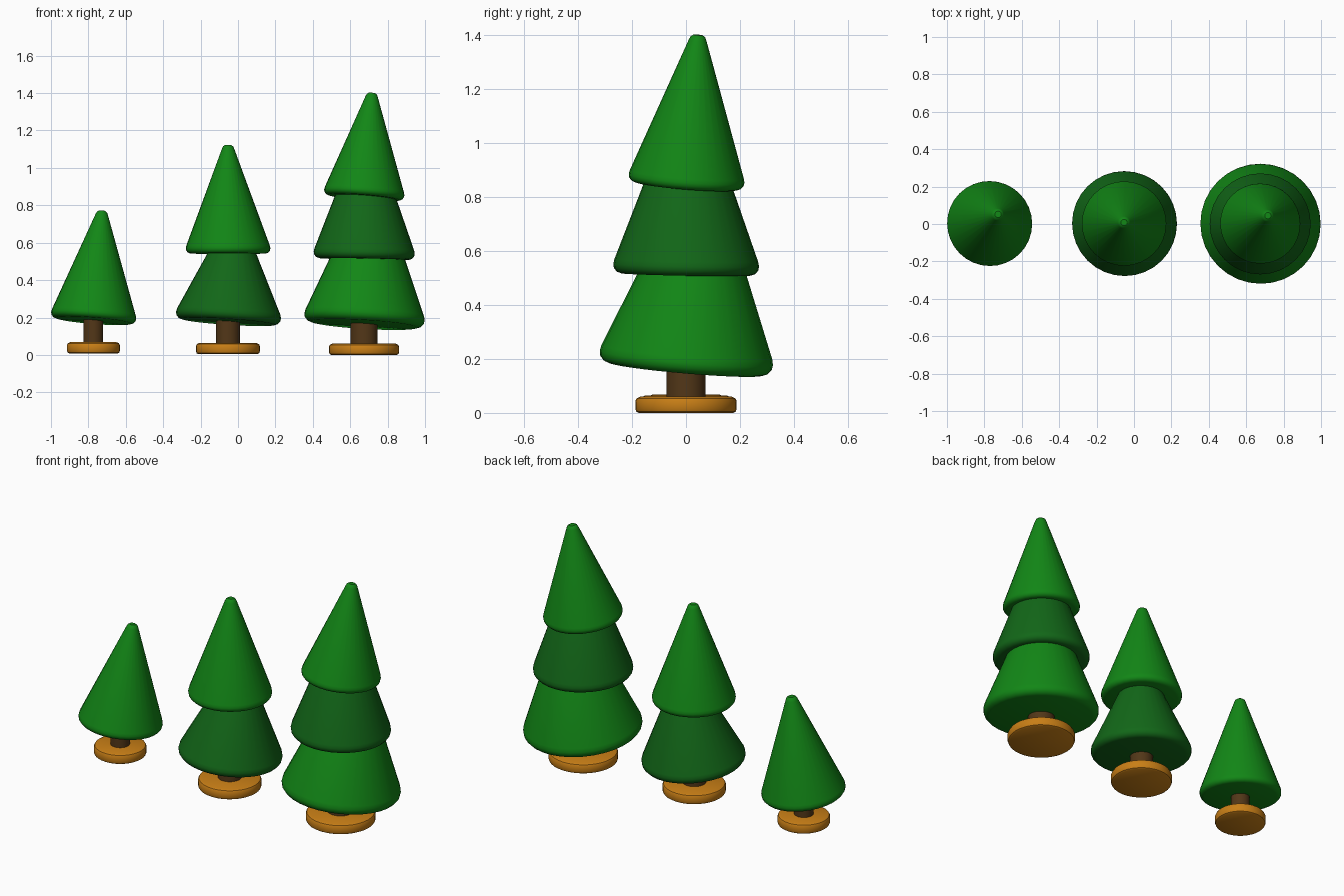
import bpy, bmesh, math
from mathutils import Vector

if "Cube" in bpy.data.objects:
    bpy.data.objects.remove(bpy.data.objects["Cube"])


def material(name, rgb):
    m = bpy.data.materials.new(name)
    m.diffuse_color = (*rgb, 1)
    m.use_nodes = True
    m.node_tree.nodes["Principled BSDF"].inputs["Base Color"].default_value = m.diffuse_color
    return m


LIGHT = material("light_green", (0.006, 0.24, 0.008))
DARK = material("dark_green", (0.006, 0.135, 0.009))
BROWN = material("bark_brown", (0.085, 0.038, 0.009))
ORANGE = material("base_orange", (0.58, 0.21, 0.008))


def lathe(name, profile, loc, mat, tilt=(0, 0), segments=32):
    """Revolve (radius, height) points about z, then lean the axis."""
    bm = bmesh.new()
    verts = [bm.verts.new((r, 0, z)) for r, z in profile]
    edges = [bm.edges.new(p) for p in zip(verts, verts[1:])]
    bmesh.ops.spin(bm, geom=verts + edges, cent=(0, 0, 0), axis=(0, 0, 1),
                   angle=math.tau, steps=segments, use_duplicate=False)
    bmesh.ops.remove_doubles(bm, verts=bm.verts, dist=1e-5)
    bmesh.ops.recalc_face_normals(bm, faces=bm.faces)
    me = bpy.data.meshes.new(name)
    bm.to_mesh(me)
    bm.free()
    ob = bpy.data.objects.new(name, me)
    bpy.context.collection.objects.link(ob)
    me.materials.append(mat)
    ob.location = loc
    ob.rotation_mode = 'QUATERNION'
    ob.rotation_quaternion = Vector((0, 0, 1)).rotation_difference(Vector((*tilt, 1)))
    bpy.ops.object.select_all(action='DESELECT')
    ob.select_set(True)
    bpy.context.view_layer.objects.active = ob
    bpy.ops.object.shade_smooth_by_angle(angle=math.radians(35))
    return ob


def tier(name, loc, r, top_r, h, mat, tilt):
    b = 0.11 * r  # rounded lower rim
    lathe(name, [(0, 0), (r - b, 0), (r - 0.45 * b, 0.2 * b), (r - 0.08 * b, 0.65 * b),
                 (r, 1.15 * b), (r - 0.12 * b, 1.75 * b),
                 (top_r, h - 0.02), (top_r - 0.006, h - 0.007),
                 (top_r - 0.016, h), (0, h)], loc, mat, tilt)


def stand(prefix, x, z, disc_r, trunk_r):
    # round base disc with softened edges
    t = 0.06
    lathe(prefix + "_base", [(0, 0), (disc_r - 0.013, 0), (disc_r - 0.004, 0.005),
                             (disc_r, 0.015), (disc_r, t - 0.017), (disc_r - 0.005, t - 0.006),
                             (disc_r - 0.018, t), (0, t)], (x, 0, z), ORANGE)
    # trunk
    lathe(prefix + "_trunk", [(0, 0), (trunk_r, 0), (trunk_r, 0.22), (0, 0.22)],
          (x, 0, z + 0.03), BROWN)


# small tree: one tier
stand("small_tree", -0.773, 0.008, 0.142, 0.052)
tier("small_tree_foliage", (-0.774, 0.0, 0.183), 0.228, 0.033, 0.592, LIGHT, (0.08, 0.088))

# medium tree: two tiers
stand("medium_tree", -0.054, 0.004, 0.171, 0.064)
tier("medium_tree_lower", (-0.053, 0.0, 0.177), 0.281, 0.105, 0.44, DARK, (0.065, 0.065))
tier("medium_tree_upper", (-0.053, 0.002, 0.542), 0.226, 0.033, 0.58, LIGHT, (0.0, 0.01))

# large tree: three tiers
stand("large_tree", 0.674, 0.0, 0.188, 0.073)
tier("large_tree_lower", (0.674, -0.002, 0.163), 0.322, 0.178, 0.43, LIGHT, (0.06, 0.085))
tier("large_tree_middle", (0.674, 0.0, 0.513), 0.27, 0.135, 0.43, DARK, (0.02, 0.018))
tier("large_tree_upper", (0.673, 0.0, 0.842), 0.215, 0.033, 0.562, LIGHT, (0.077, 0.08))
